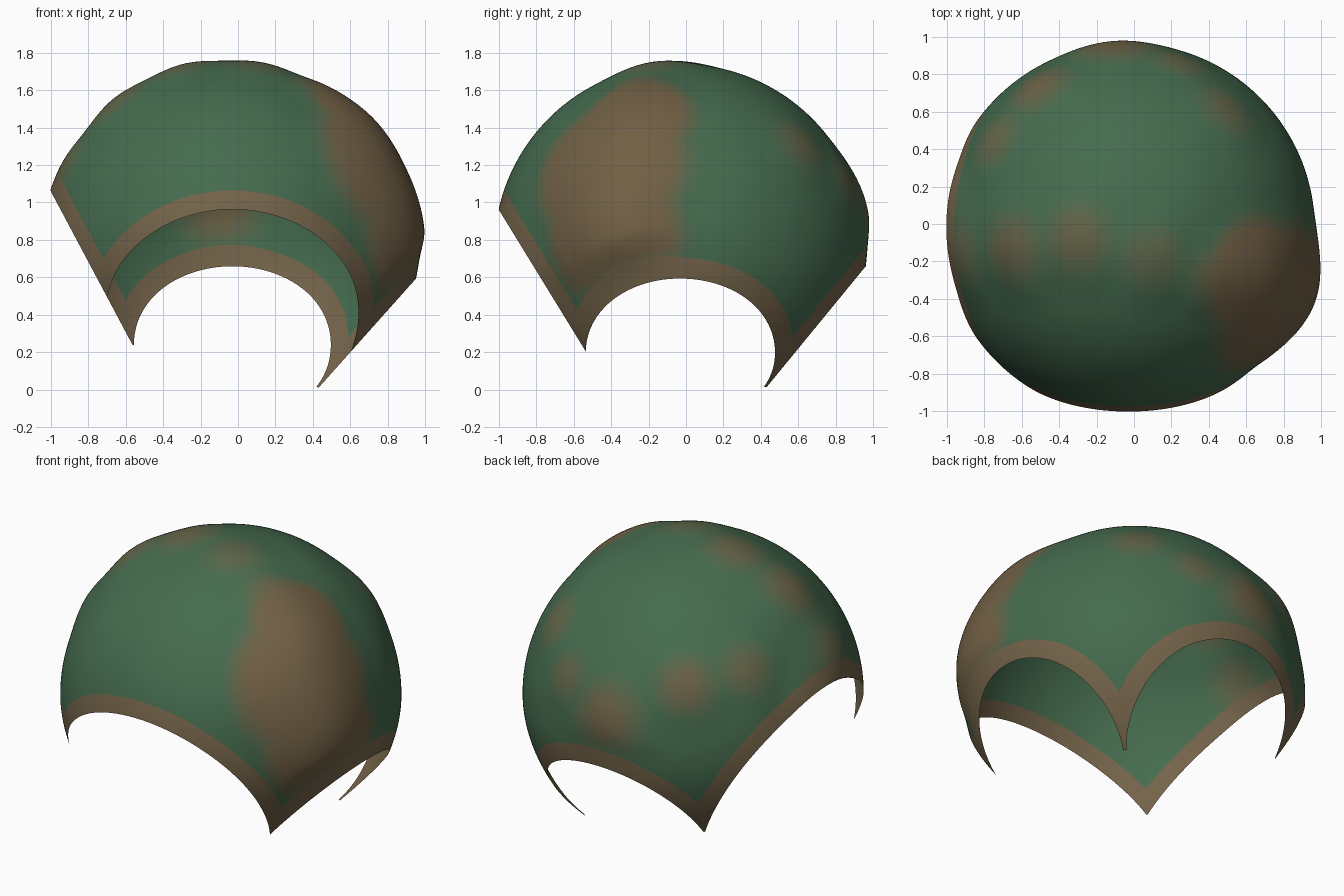
import bpy, bmesh
from math import acos, cos
from mathutils import Vector

if "Cube" in bpy.data.objects:
    bpy.data.objects.remove(bpy.data.objects["Cube"])

CENTRE = Vector((-0.03, -0.03, 0.745))
GREEN, BROWN = (0.060, 0.148, 0.077), (0.165, 0.115, 0.058)
LEVELS = 16
RIM = 0.105

# leaning arch planes: point at the arch crown, normal towards the kept side
ARCHES = [
    (Vector((-1.0, 0, 1.06)), Vector((1.88, 0, 1)).normalized()),
    (Vector((0.93, 0, 0.57)), Vector((-1.12, 0, 1)).normalized()),
    (Vector((0, -1.0, 0.96)), Vector((0, 1.63, 1)).normalized()),
    (Vector((0, 0.97, 0.67)), Vector((0, -1.22, 1)).normalized()),
]
# plane through the four feet
FEET = (Vector((-0.067, -0.05, 0.222)), Vector((0.263, 0.168, 1)))

# raised patches: position, radius, height, colour strength
PATCHES = [
    ((0.83, -0.45, 1.22), 0.50, 0.065, 1.0),
    ((0.90, -0.40, 0.82), 0.44, 0.072, 1.0),
    ((0.66, -0.28, 1.47), 0.36, 0.042, 1.0),
    ((0.45, -0.28, 1.60), 0.22, 0.028, 0.85),
    ((0.10, -0.18, 1.75), 0.24, 0.026, 0.5),
    ((-0.30, -0.08, 1.71), 0.26, 0.034, 0.7),
    ((-0.64, -0.13, 1.54), 0.26, 0.036, 0.75),
    ((-0.91, -0.16, 1.20), 0.24, 0.030, 0.6),
    ((-0.98, 0.05, 1.00), 0.24, 0.028, 0.6),
    ((-0.73, 0.44, 1.26), 0.22, 0.022, 0.65),
    ((-0.50, 0.71, 1.20), 0.24, 0.032, 0.85),
    ((-0.10, 0.95, 0.98), 0.30, 0.030, 0.9),
    ((0.25, 0.87, 1.12), 0.20, 0.018, 0.6),
    ((0.51, 0.63, 1.33), 0.22, 0.018, 0.6),
]
PATCHES = [((Vector(p) - CENTRE).normalized(), r, h, s) for p, r, h, s in PATCHES]


def smooth(t):
    t = max(0.0, min(1.0, t))
    return t * t * (3 - 2 * t)


def relief(d):
    """Height and brown strength of the patches in direction d."""
    height = tone = 0.0
    for p, r, h, s in PATCHES:
        dist = (d - p).length
        inner = 0.65 if r > 0.3 else 0.1
        reach = 1.2 if r > 0.3 else 1.5
        height += (h * smooth((reach - dist / r) / reach)) ** 1.6
        tone = max(tone, s * smooth((1.05 - dist / r) / (1.05 - inner)))
    # patches flatten out towards the right, front and back arches
    clear = min((CENTRE + d - o).dot(n) for o, n in ARCHES[1:])
    return height ** (1 / 1.6) * smooth((clear + 0.02) / 0.2), tone * smooth(clear / 0.12)


def material(name, rgb):
    m = bpy.data.materials.new(name)
    m.diffuse_color = (*rgb, 1)
    m.use_nodes = True
    m.node_tree.nodes["Principled BSDF"].inputs["Base Color"].default_value = m.diffuse_color
    return m


def rim_plane(point, normal):
    """Parallel plane that leaves a band of constant width along the surface."""
    angle = acos(max(-1, min(1, (point - CENTRE).dot(normal))))
    return CENTRE + normal * cos(angle - RIM), normal


RIM_PLANES = [rim_plane(o, n) for o, n in ARCHES]


def in_rim(p):
    return any((p - o).dot(n) < 0 for o, n in RIM_PLANES)


def bisect(bm, point, normal, clear):
    bmesh.ops.bisect_plane(bm, geom=bm.verts[:] + bm.edges[:] + bm.faces[:], dist=1e-5,
                           plane_co=point, plane_no=normal, clear_inner=clear)


def add_part(bm, name, keep, materials, pick):
    part = bm.copy()
    bmesh.ops.delete(part, geom=[f for f in part.faces if not keep(f.calc_center_median())],
                     context='FACES')
    for f in part.faces:
        f.smooth = True
        f.material_index = pick(f.calc_center_median())
    mesh = bpy.data.meshes.new(name)
    part.to_mesh(mesh)
    part.free()
    for m in materials:
        mesh.materials.append(m)
    bpy.context.collection.objects.link(bpy.data.objects.new(name, mesh))


# bumpy sphere
bm = bmesh.new()
bmesh.ops.create_icosphere(bm, subdivisions=7, radius=1)
for v in bm.verts:
    d = v.co.normalized()
    v.co = CENTRE + d * (0.974 + 0.022 * smooth((d.z + 0.6) / 0.6) + relief(d)[0])

# cut the four arches and the feet, then score the rim lines
for point, normal in ARCHES + [FEET]:
    bisect(bm, point, normal, True)
for point, normal in RIM_PLANES:
    bisect(bm, point, normal, False)

# green shell with blended brown patches, and brown rim bands
blend = [material(f"shell_tone_{i}", [g + (b - g) * i / (LEVELS - 1) for g, b in zip(GREEN, BROWN)])
         for i in range(LEVELS)]
add_part(bm, "dome_shell", lambda p: not in_rim(p), blend,
         lambda p: round(relief((p - CENTRE).normalized())[1] * (LEVELS - 1)))
add_part(bm, "arch_rims", in_rim, [material("rim_brown", (0.175, 0.127, 0.068))], lambda p: 0)
bm.free()
